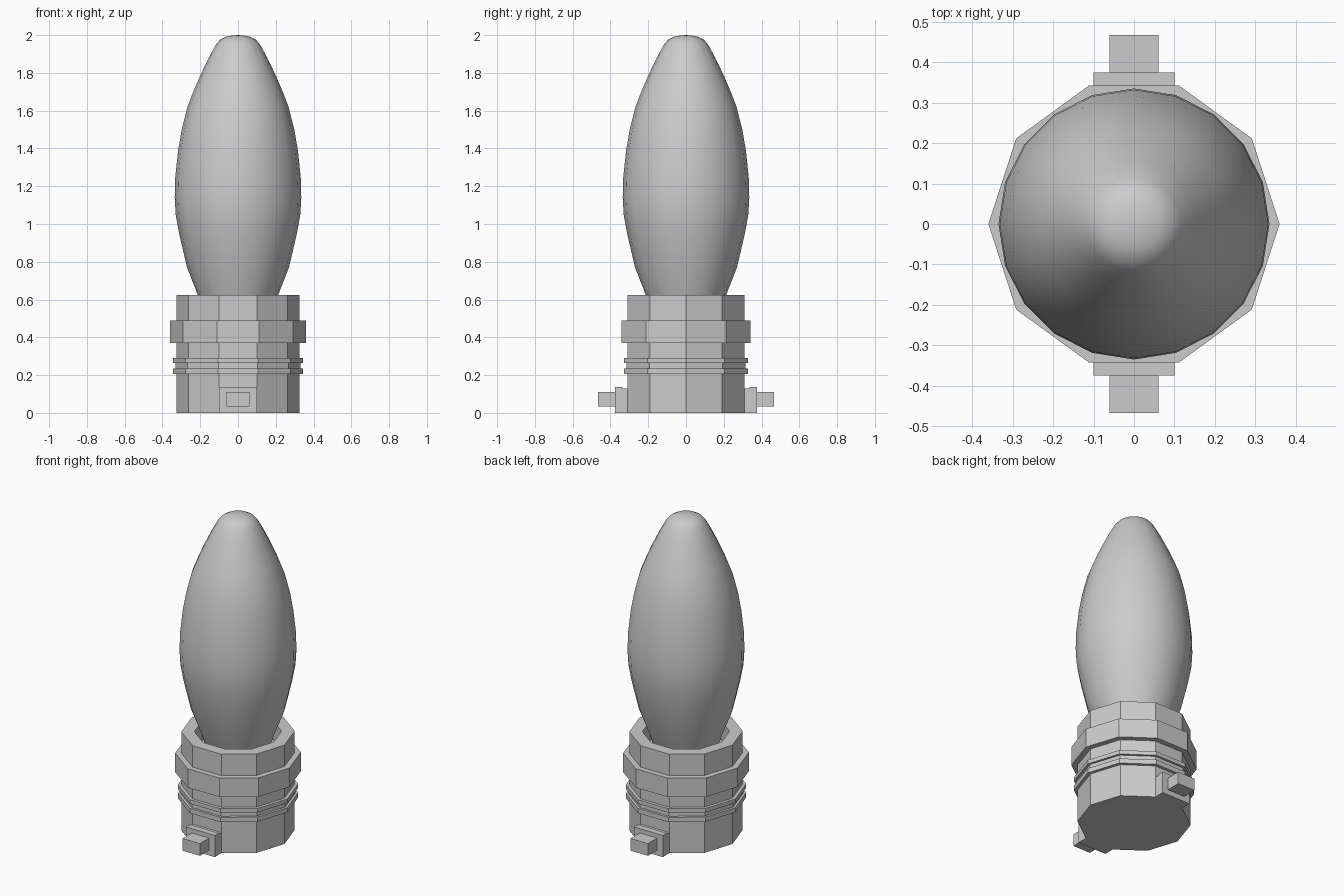
import bpy, bmesh, math

if "Cube" in bpy.data.objects:
    bpy.data.objects.remove(bpy.data.objects["Cube"])

def lathe(name, profile, sides):
    """Revolve (radius, z) points around z; zero radius makes a pole, otherwise ends are capped."""
    bm = bmesh.new()
    rings = []
    for r, z in profile:
        if r == 0:
            rings.append([bm.verts.new((0, 0, z))])
        else:
            rings.append([bm.verts.new((r * math.cos(2 * math.pi * i / sides),
                                        r * math.sin(2 * math.pi * i / sides), z))
                          for i in range(sides)])
    for a, b in zip(rings, rings[1:]):
        for i in range(sides):
            j = (i + 1) % sides
            quad = [a[i % len(a)], a[j % len(a)], b[j % len(b)], b[i % len(b)]]
            bm.faces.new(list(dict.fromkeys(quad)))
    for ring in (rings[0], rings[-1]):
        if len(ring) > 1:
            bm.faces.new(ring)
    bmesh.ops.recalc_face_normals(bm, faces=bm.faces[:])
    mesh = bpy.data.meshes.new(name)
    bm.to_mesh(mesh)
    bm.free()
    ob = bpy.data.objects.new(name, mesh)
    bpy.context.collection.objects.link(ob)
    return ob

def box(name, half_x, y0, y1, z0, z1):
    bpy.ops.mesh.primitive_cube_add(size=1, location=(0, (y0 + y1) / 2, (z0 + z1) / 2))
    ob = bpy.context.object
    ob.name = name
    ob.scale = (2 * half_x, abs(y1 - y0), z1 - z0)

# Ten-sided socket: body, two thin ribs, wide collar, open cup at the top
lathe("socket", [(0.325, 0), (0.325, 0.205), (0.345, 0.205), (0.345, 0.235),
                 (0.33, 0.235), (0.33, 0.265), (0.345, 0.265), (0.345, 0.29),
                 (0.325, 0.29), (0.325, 0.37), (0.36, 0.37), (0.36, 0.49),
                 (0.325, 0.49), (0.325, 0.625), (0.25, 0.625), (0.25, 0.50)], 10)

# Smooth glass bulb seated in the cup
bulb = lathe("bulb", [(0.17, 0.49), (0.215, 0.63), (0.27, 0.77), (0.312, 0.95),
                      (0.33, 1.05), (0.335, 1.14), (0.332, 1.25), (0.317, 1.39),
                      (0.298, 1.5), (0.268, 1.62), (0.233, 1.71), (0.198, 1.79),
                      (0.155, 1.88), (0.117, 1.95), (0.095, 1.975), (0.065, 1.991),
                      (0.03, 1.998), (0, 2.0)], 20)
bpy.context.view_layer.objects.active = bulb
bulb.select_set(True)
bpy.ops.object.shade_smooth_by_angle(angle=math.radians(50))

# Stepped mounting plates and locking pins, front and back
for side, s in (("front", -1), ("back", 1)):
    box(side + "_pad", 0.1, s * 0.29, s * 0.335, 0, 0.13)
    box(side + "_plate", 0.1, s * 0.335, s * 0.375, 0, 0.137)
    box(side + "_pin", 0.061, s * 0.375, s * 0.467, 0.033, 0.11)
